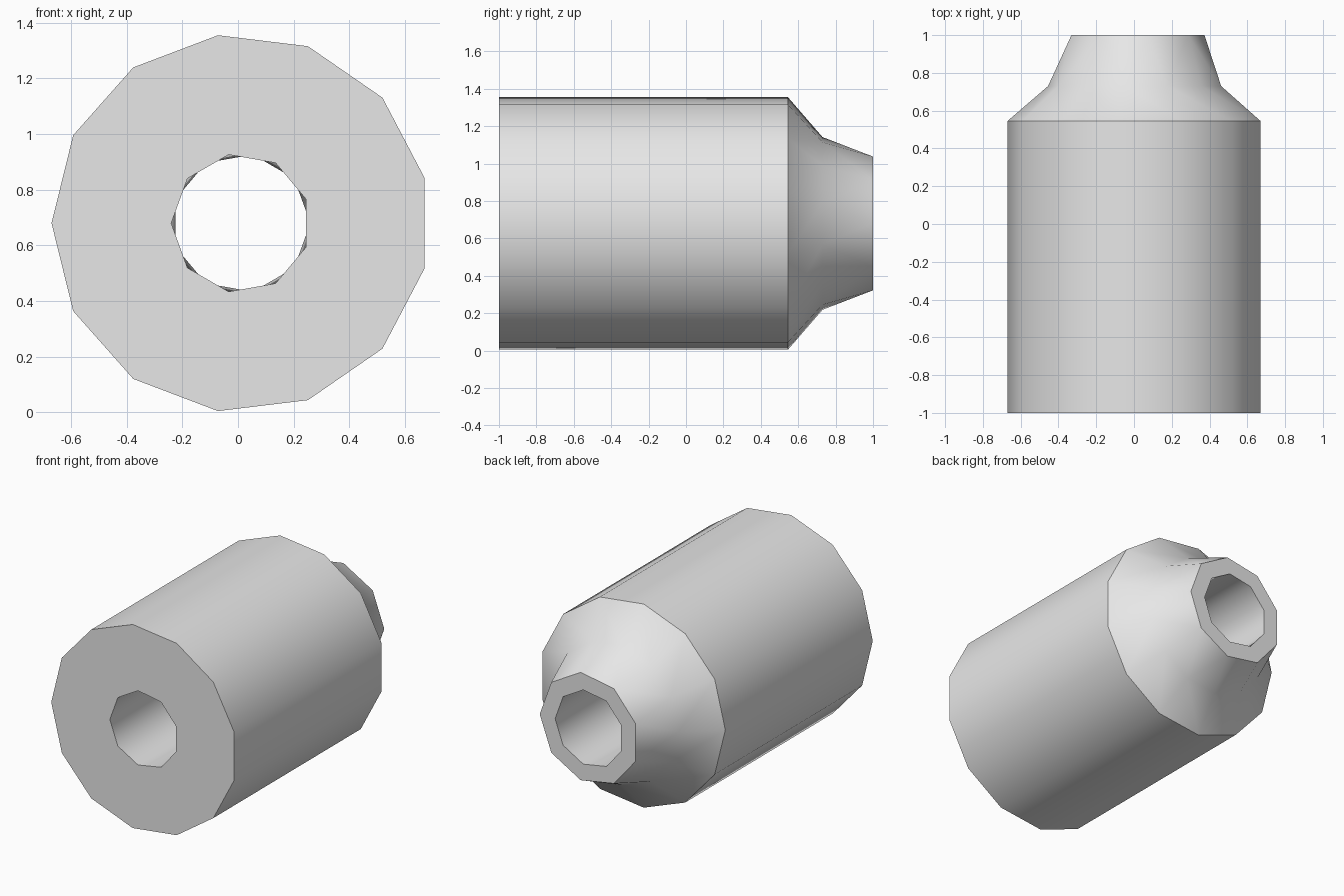
import bpy
import bmesh
import math

cube = bpy.data.objects.get("Cube")
if cube:
    bpy.data.objects.remove(cube, do_unlink=True)

CENTRE_X, CENTRE_Z = 0.01, 0.68
TAU = 2 * math.pi

grey = bpy.data.materials.new("light_grey")
grey.use_nodes = True
colour = (0.8, 0.8, 0.8, 1)
grey.diffuse_color = colour
grey.node_tree.nodes["Principled BSDF"].inputs["Base Color"].default_value = colour

bm = bmesh.new()


def ring(sides, radius, y, start):
    """Regular polygon across the long axis: list of (angle, vertex)."""
    points = []
    for i in range(sides):
        a = start + TAU * i / sides
        points.append((a, bm.verts.new((CENTRE_X + radius * math.cos(a), y,
                                        CENTRE_Z + radius * math.sin(a)))))
    return points


def bridge(r1, r2):
    """Join two rings, with quads where they match and triangles where not."""
    n, m = len(r1), len(r2)
    if n == m and abs(r1[0][0] - r2[0][0]) < 0.01:
        for i in range(n):
            j = (i + 1) % n
            bm.faces.new((r1[i][1], r1[j][1], r2[j][1], r2[i][1]))
        return
    # Start beside the first vertex of r1
    def gap(k):
        return abs(math.remainder(r2[k][0] - r1[0][0], TAU))
    s = min(range(m), key=gap)
    base = r1[0][0] + math.remainder(r2[s][0] - r1[0][0], TAU)
    i = j = 0
    while i < n or j < m:
        a = r1[0][0] + TAU * (i + 0.5) / n
        b = base + TAU * (j + 0.5) / m
        v1, v2 = r1[i % n][1], r2[(s + j) % m][1]
        if j >= m or (i < n and a <= b):
            i += 1
            bm.faces.new((v1, r1[i % n][1], v2))
        else:
            j += 1
            bm.faces.new((v1, r2[(s + j) % m][1], v2))


# Body, shoulder and neck outside, then the bore back to the front
half = math.pi
front = ring(13, 0.68, -1.0, half)
shoulder = ring(13, 0.68, 0.545, half)
collar = ring(13, 0.465, 0.73, half)
neck_end = ring(9, 0.363, 1.0, 0)
bore_back = ring(9, 0.25, 1.0, 0)
bore_front = ring(9, 0.25, -1.0, half)
loops = [front, shoulder, collar, neck_end, bore_back, bore_front]
for first, second in zip(loops, loops[1:] + loops[:1]):
    bridge(first, second)

bmesh.ops.recalc_face_normals(bm, faces=bm.faces)
mesh = bpy.data.meshes.new("hollow_nozzle")
bm.to_mesh(mesh)
bm.free()
mesh.materials.append(grey)
nozzle = bpy.data.objects.new("hollow_nozzle", mesh)
bpy.context.collection.objects.link(nozzle)

bpy.ops.object.select_all(action="DESELECT")
nozzle.select_set(True)
bpy.context.view_layer.objects.active = nozzle
bpy.ops.object.shade_smooth_by_angle(angle=math.radians(42))
